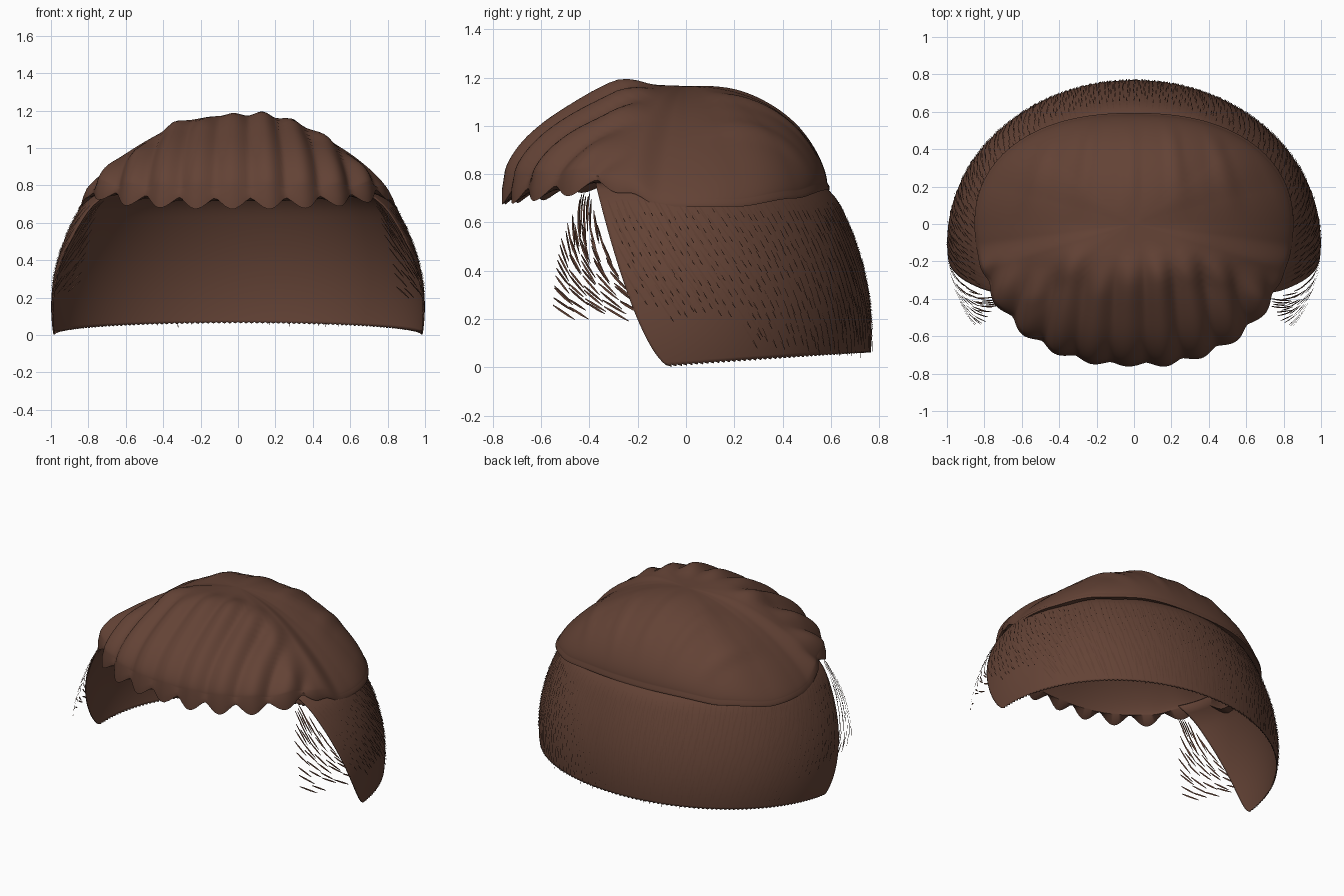
import bpy, bmesh, random
from math import sin, cos, pi, radians, acos, atan2, exp
from mathutils import Vector

random.seed(4)
if "Cube" in bpy.data.objects:
    bpy.data.objects.remove(bpy.data.objects["Cube"])


def material(name, rgb):
    m = bpy.data.materials.new(name)
    m.use_nodes = True
    m.diffuse_color = (*rgb, 1)
    m.node_tree.nodes["Principled BSDF"].inputs["Base Color"].default_value = (*rgb, 1)
    return m


BROWN = material("hair brown", (0.125, 0.055, 0.036))
DARK = material("strand brown", (0.11, 0.048, 0.031))


def finish(name, bm, mat, smooth=True):
    mesh = bpy.data.meshes.new(name)
    bm.to_mesh(mesh)
    bm.free()
    mesh.materials.append(mat)
    ob = bpy.data.objects.new(name, mesh)
    bpy.context.collection.objects.link(ob)
    if smooth:
        bpy.ops.object.select_all(action='DESELECT')
        bpy.context.view_layer.objects.active = ob
        ob.select_set(True)
        bpy.ops.object.shade_smooth_by_angle(angle=radians(50))
    return ob


def bridge(bm, rings, closed):
    for a, b in zip(rings, rings[1:]):
        n = len(a)
        for i in range(n if closed else n - 1):
            j = (i + 1) % n
            bm.faces.new((a[i], a[j], b[j], b[i]))


def smoothstep(lo, hi, x):
    x = min(1, max(0, (x - lo) / (hi - lo)))
    return x * x * (3 - 2 * x)


def lerp_table(table, x):
    for (x0, z0), (x1, z1) in zip(table, table[1:]):
        if x <= x1:
            return z0 + (z1 - z0) * smoothstep(x0, x1, x)
    return table[-1][1]


# Back and side hair: a bulging wall, open at the front (angle 0 = back)
MID_Y, RX, RY, TOP = -0.1, 0.995, 0.865, 0.77


def bulge(z):
    return 1 - 0.55 * (z - 0.15) ** 2 - 3.5 * max(0, z - 0.66) ** 2


def wall(a, z, lift=0.0):
    f = bulge(z) + lift
    return Vector((RX * f * sin(a), MID_Y + RY * f * cos(a), z))


def edge_angle(z):
    front_y = -0.06 - 0.37 * max(z, 0) ** 0.6
    return acos((front_y - MID_Y) / (RY * bulge(z)))


def hem(a):
    return 0.01 + 0.06 * max(0, cos(a))


bm = bmesh.new()
rings = []
COLS, ROWS = 220, 26
for r in range(ROWS + 1):
    ring = []
    for c in range(COLS + 1):
        u = 2 * c / COLS - 1
        low = hem(u * pi / 2)
        z = low + (TOP - low) * (r / ROWS) ** 1.3
        if r == 0 and c % 2:
            z -= 0.008
        ring.append(bm.verts.new(wall(u * edge_angle(z), z)))
    rings.append(ring)
bridge(bm, rings, False)
bmesh.ops.recalc_face_normals(bm, faces=bm.faces)
band = finish("back_and_side_hair", bm, BROWN)
shell = band.modifiers.new("thickness", 'SOLIDIFY')
shell.thickness = 0.008
shell.offset = 0


# Fine strands: slim tapered slivers that run down and back along the wall
def strand(bm, a, z, length, lean, width, lift):
    side = 1 if a > 0 else -1
    prev = None
    for t in (0, 0.3, 0.65, 1):
        aa = a - side * sin(lean) * length * t
        zz = z - cos(lean) * length * t
        w = width * (0.15 + sin(pi * (0.1 + 0.85 * t)))
        pair = [bm.verts.new(wall(aa + d * w * cos(lean), zz - d * side * w * sin(lean),
                                  lift * (0.5 + 0.7 * t))) for d in (-1, 1)]
        if prev:
            bm.faces.new((prev[0], prev[1], pair[1], pair[0]))
        prev = pair


bm = bmesh.new()
for row in range(11):
    for c in range(-48, 49):
        a = (c + 0.5 * (row % 2)) * radians(2.4) + random.uniform(-0.008, 0.008)
        z = 0.18 + row * 0.052 + random.uniform(-0.015, 0.015)
        if abs(a) > edge_angle(z) - 0.02 or (z < 0.28 and abs(a) > 1.2):
            continue
        lean = radians(38) * min(1, abs(a) / 1.2) ** 1.5
        strand(bm, a, z, random.uniform(0.09, 0.13), lean, 0.0038, 0.01)
finish("surface_strands", bm, DARK, False)

# Loose strands reaching forward of the temples
bm = bmesh.new()
for side in (-1, 1):
    for row in range(8):
        for c in range(5):
            z = 0.27 + row * 0.062 + random.uniform(-0.02, 0.02)
            reach = 2.12 - 0.02 * max(0, row - 4)
            start = edge_angle(z) + 0.05
            a = start + (reach - start) * c / 4
            strand(bm, side * a, z, random.uniform(0.1, 0.14), radians(64 - 7 * row), 0.0045, 0.008)
finish("loose_temple_strands", bm, DARK, False)

# Crown hair: a hollow dome with swept locks and a scalloped fringe (angle 0 = front)
RIM = [(-0.77, 0.705), (-0.55, 0.725), (-0.4, 0.755), (-0.25, 0.735),
       (-0.1, 0.665), (0.2, 0.665), (0.45, 0.7), (0.58, 0.735)]
LOCK, PEAK = 0.07, 1.165
starts = [random.uniform(0.08, 0.24) for _ in range(20)]
depths = [random.uniform(0.7, 1.3) for _ in range(20)]


def rim_point(b):
    s, c = sin(b), cos(b)
    x = 0.84 * abs(s) ** 0.86 * (1 if s > 0 else -1)
    y = -0.745 * c if c > 0 else 0.585 * abs(c) ** 0.92
    return x, y


def rim_heights(b, y):
    low = lerp_table(RIM, y)
    return low, low + 0.03 + 0.055 * max(0, cos(b))


def dome(b, t):
    across = sin(b) ** 2
    return max(0, 1 - t ** (2.3 - 0.45 * across)) ** (0.65 + 0.2 * across)


def crest(b, t):
    return 0.035 * max(0, cos(b)) * exp(-((t - 0.4) / 0.2) ** 2)


# Locks fan out gently from a point far behind the head
def locks(x, y, t):
    phase = atan2(x, 2 - y) / LOCK + 0.65
    i = int(phase // 1) + 9
    wave = (0.5 - 0.5 * cos(2 * pi * phase)) ** 0.7
    ridge = 0.055 * (1 - smoothstep(-starts[i] - 0.2, -starts[i], y))
    base = 0.055 * (1 - smoothstep(-0.36, -0.16, y))
    back = 0.018 * smoothstep(0, 0.25, y) * (1 - smoothstep(0.75, 1, t)) * (i % 2)
    return (ridge + back) * depths[i] * wave - 0.5 * base, wave


bm = bmesh.new()
N, M = 300, 30
rings = []
angles = [2 * pi * (i + 0.5) / N - pi for i in range(N)]
steps = [sin(pi / 2 * r / M) ** 0.9 for r in range(1, M + 1)]
for t in steps:
    ring = []
    for b in angles:
        x, y = rim_point(b)
        shoulder = rim_heights(b, y)[1]
        push = locks(x * t, y * t, t)[0]
        z = shoulder + (PEAK - shoulder) * dome(b, t) + crest(b, t)
        s = t * (1 + push * t * 0.7)
        ring.append(bm.verts.new((x * s, y * s, z + push * (1 - 0.6 * t))))
    rings.append(ring)
# Fringe lip
for drop in (0.5, 1):
    ring = []
    for b in angles:
        x, y = rim_point(b)
        push, wave = locks(x, y, 1)
        low, high = rim_heights(b, y)
        fringe = 1 - smoothstep(-0.45, -0.1, y)
        z = high + (low - high) * drop - 0.06 * drop * fringe * (wave - 0.45)
        s = 1.015 + push * 0.7
        ring.append(bm.verts.new((x * s, y * s, z)))
    rings.append(ring)
# Smooth lining inside the dome
for t in reversed(steps[::2] + steps[-1:]):
    ring = []
    for b in angles:
        x, y = rim_point(b)
        low = rim_heights(b, y)[0] + 0.01
        z = low + (PEAK - 0.04 - low) * dome(b, t) + crest(b, t)
        ring.append(bm.verts.new((x * t * 0.955, y * t * 0.955, z)))
    rings.append(ring)
bridge(bm, rings, True)
for ring, z in ((rings[0], PEAK), (rings[-1], PEAK - 0.04)):
    hub = bm.verts.new((0, 0, z))
    for i in range(N):
        bm.faces.new((ring[i], ring[(i + 1) % N], hub))
bmesh.ops.recalc_face_normals(bm, faces=bm.faces)
finish("crown_hair", bm, BROWN)
